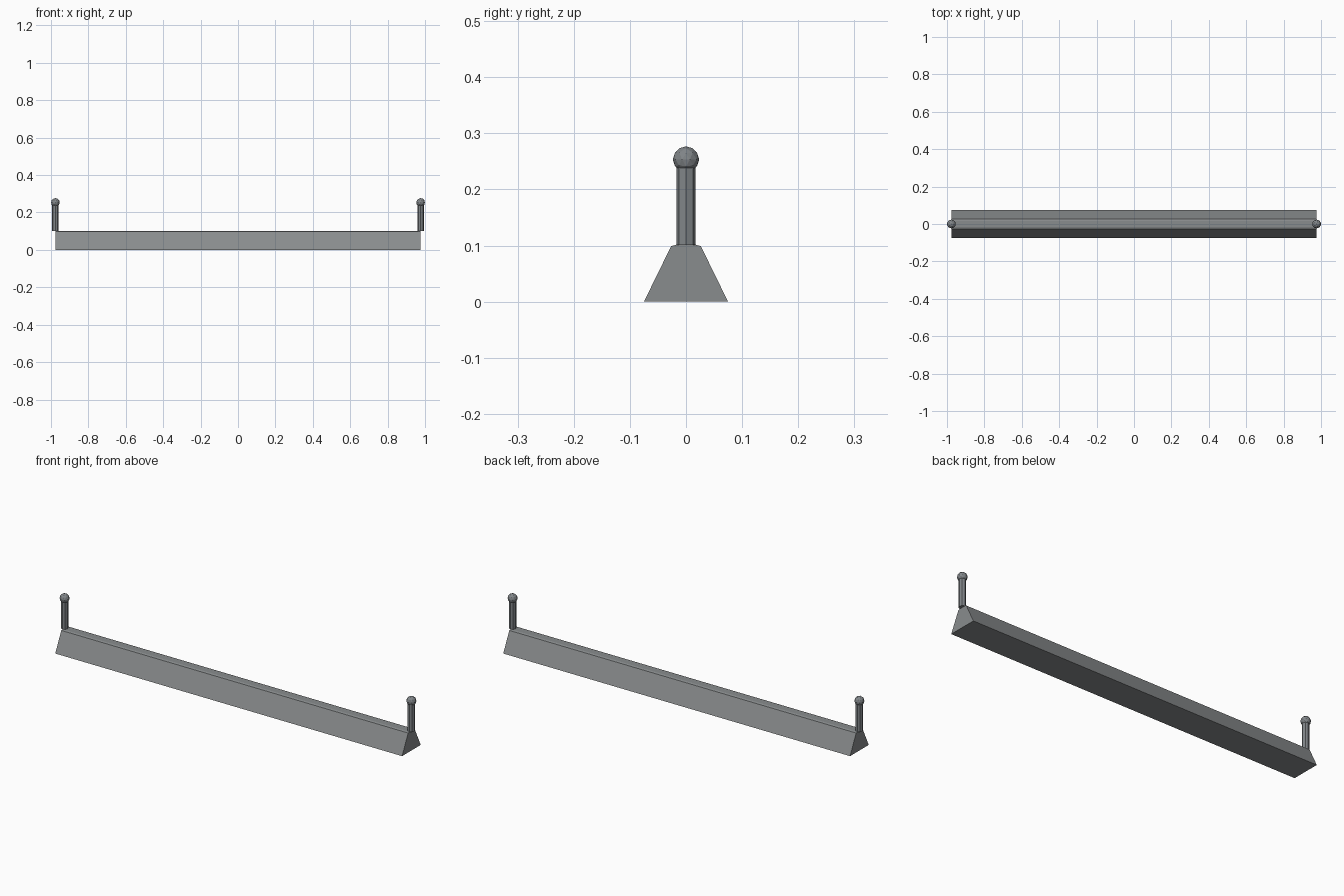
import bpy, bmesh, math
from mathutils import Matrix

if "Cube" in bpy.data.objects:
    bpy.data.objects.remove(bpy.data.objects["Cube"])

END = 0.9765  # half length of the beam and post position


def material(name, rgb):
    m = bpy.data.materials.new(name)
    m.diffuse_color = (*rgb, 1)
    m.use_nodes = True
    m.node_tree.nodes["Principled BSDF"].inputs["Base Color"].default_value = m.diffuse_color
    return m


beam_grey = material("beam_grey", (0.25, 0.262, 0.267))
post_grey = material("post_grey", (0.22, 0.237, 0.25))


def finish(name, bm, mat):
    bmesh.ops.recalc_face_normals(bm, faces=bm.faces)
    me = bpy.data.meshes.new(name)
    bm.to_mesh(me)
    bm.free()
    me.materials.append(mat)
    ob = bpy.data.objects.new(name, me)
    bpy.context.collection.objects.link(ob)
    return ob


# Tapered beam with a slightly crowned top, extruded along x
half = [(0.075, 0.0), (0.0265, 0.099), (0.016, 0.102)]
profile = half + [(-y, z) for y, z in reversed(half)]
bm = bmesh.new()
face = bm.faces.new([bm.verts.new((-END, y, z)) for y, z in profile])
ext = bmesh.ops.extrude_face_region(bm, geom=[face], use_keep_orig=True)
verts = [g for g in ext["geom"] if isinstance(g, bmesh.types.BMVert)]
bmesh.ops.translate(bm, verts=verts, vec=(2 * END, 0, 0))
finish("beam", bm, beam_grey)

# Eight-sided post with a faceted ball at each end
for side, x in (("left", -END), ("right", END)):
    bm = bmesh.new()
    z0, z1 = 0.101, 0.246
    bmesh.ops.create_cone(bm, cap_ends=True, segments=8, radius1=0.0172,
                          radius2=0.0172, depth=z1 - z0,
                          matrix=Matrix.Translation((x, 0, (z0 + z1) / 2)))
    finish(side + "_post", bm, post_grey)

    bm = bmesh.new()
    bmesh.ops.create_icosphere(bm, subdivisions=2, radius=0.0235,
                               matrix=Matrix.Translation((x, 0, 0.2535)))
    finish(side + "_ball", bm, post_grey)
